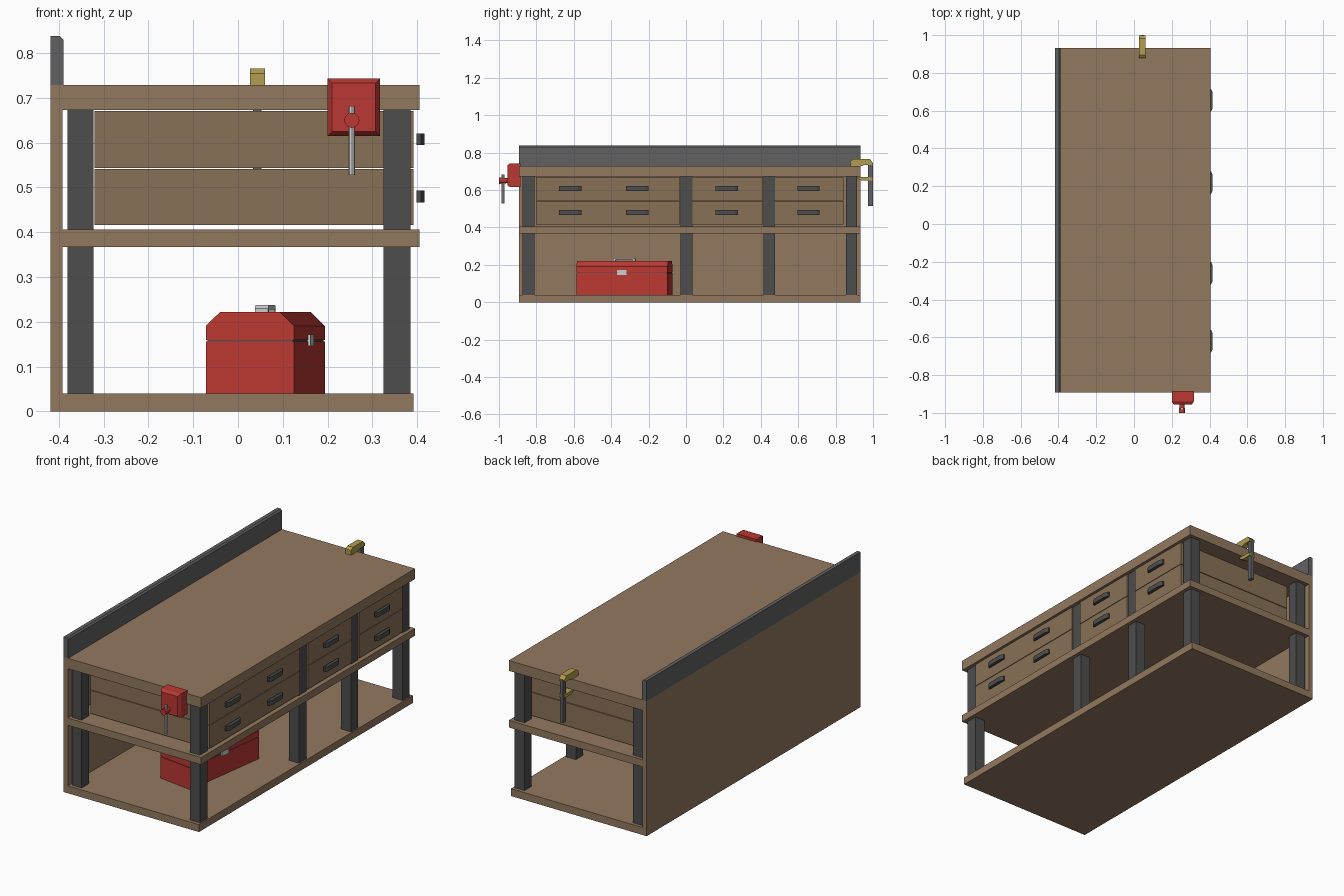
import bpy, bmesh
from math import radians, pi
from mathutils import Matrix, Vector

if "Cube" in bpy.data.objects:
    bpy.data.objects.remove(bpy.data.objects["Cube"])


def material(name, rgb):
    m = bpy.data.materials.new(name)
    m.diffuse_color = (*rgb, 1)
    m.use_nodes = True
    m.node_tree.nodes["Principled BSDF"].inputs["Base Color"].default_value = m.diffuse_color
    return m


WOOD = material("wood", (0.29, 0.19, 0.115))
DRAWER = material("drawer_wood", (0.25, 0.165, 0.095))
IRON = material("dark_iron", (0.075, 0.075, 0.075))
STEEL = material("dark_steel", (0.12, 0.12, 0.12))
RED = material("red_paint", (0.5, 0.04, 0.033))
GOLD = material("brass", (0.45, 0.34, 0.08))


def finish(name, bm, mat=None, matrix=None):
    bmesh.ops.recalc_face_normals(bm, faces=bm.faces)
    me = bpy.data.meshes.new(name)
    bm.to_mesh(me)
    bm.free()
    ob = bpy.data.objects.new(name, me)
    bpy.context.collection.objects.link(ob)
    if mat:
        me.materials.append(mat)
    if matrix:
        ob.matrix_world = matrix
    return ob


def box(name, x, y, z, mat=None, matrix=None):
    bm = bmesh.new()
    bmesh.ops.create_cube(bm, size=1)
    for v in bm.verts:
        v.co = [(a + b) / 2 + c * (b - a) for c, (a, b) in zip(v.co, (x, y, z))]
    return finish(name, bm, mat, matrix)


def extrude(name, profile, axis, lo, hi, mat=None, matrix=None):
    """Extrude a 2D profile along x (profile = y,z), y (x,z) or z (x,y)."""
    bm = bmesh.new()
    verts = []
    for p in profile:
        co = list(p)
        co.insert("xyz".index(axis), lo)
        verts.append(bm.verts.new(co))
    face = bm.faces.new(verts)
    new = bmesh.ops.extrude_face_region(bm, geom=[face])["geom"]
    step = Vector([hi - lo if a == axis else 0 for a in "xyz"])
    bmesh.ops.translate(bm, vec=step, verts=[v for v in new if isinstance(v, bmesh.types.BMVert)])
    return finish(name, bm, mat, matrix)


def cylinder(name, r1, r2, depth, loc, sides, mat=None, along_y=False):
    bm = bmesh.new()
    bmesh.ops.create_cone(bm, cap_ends=True, segments=sides, radius1=r1, radius2=r2, depth=depth)
    m = Matrix.Translation(loc)
    if along_y:
        m = m @ Matrix.Rotation(pi / 2, 4, 'X')
    return finish(name, bm, mat, m)


# Boards
Y = (-0.893, 0.933)
box("bottom_board", (-0.418, 0.392), Y, (0, 0.04), WOOD)
box("middle_shelf", (-0.392, 0.405), Y, (0.367, 0.406), WOOD)
box("bench_top", (-0.392, 0.405), Y, (0.673, 0.729), WOOD)
box("back_panel", (-0.418, -0.392), Y, (0.04, 0.729), WOOD)
extrude("backsplash", [(-0.418, 0.729), (-0.39, 0.729), (-0.39, 0.83), (-0.398, 0.838), (-0.418, 0.838)],
        "y", *Y, STEEL)

# Legs, below and above the shelf
for y in ((-0.874, -0.81), (-0.03, 0.035), (0.414, 0.476), (0.856, 0.914)):
    for side, x in (("front", (0.325, 0.385)), ("back", (-0.381, -0.322))):
        box(side + "_lower_leg", x, y, (0.04, 0.367), IRON)
        box(side + "_upper_leg", x, y, (0.406, 0.673), IRON)

# Drawers and their tapered pull handles
columns = (((-0.803, -0.031), (-0.62, -0.26)), ((0.036, 0.413), (0.219,)), ((0.477, 0.842), (0.655,)))
for y, pulls in columns:
    for z in ((0.416, 0.541), (0.544, 0.671)):
        box("drawer", (-0.32, 0.392), y, z, DRAWER)
        zc = z[0] + 0.064
        for p in pulls:
            extrude("drawer_handle",
                    [(0.399, p - 0.06), (0.408, p - 0.06), (0.416, p - 0.042),
                     (0.416, p + 0.042), (0.408, p + 0.06), (0.399, p + 0.06)],
                    "z", zc - 0.013, zc + 0.013, IRON)

# Vise: plate with bevelled front, screw head and tommy bar
box("vise_body", (0.2, 0.317), (-0.94, -0.885), (0.615, 0.743), RED)
bm = bmesh.new()
bmesh.ops.create_cube(bm, size=1)
for v in bm.verts:
    inset = 0.01 if v.co.y < 0 else 0
    v.co = (0.2585 + v.co.x * (0.117 - 2 * inset),
            -0.955 if v.co.y < 0 else -0.94,
            0.679 + v.co.z * (0.128 - 2 * inset))
finish("vise_face", bm, RED)
cylinder("vise_screw", 0.013, 0.017, 0.046, (0.254, -0.977, 0.65), 12, RED, True)
cylinder("vise_handle", 0.008, 0.008, 0.154, (0.254, -0.978, 0.605), 10)

# Clamp at the far end
extrude("clamp_upper_jaw",
        [(0.88, 0.729), (0.94, 0.729), (0.955, 0.735), (0.998, 0.735), (0.998, 0.748),
         (0.982, 0.766), (0.895, 0.766), (0.88, 0.755)], "x", 0.027, 0.06, GOLD)
extrude("clamp_lower_jaw",
        [(0.917, 0.67), (0.917, 0.662), (0.94, 0.65), (0.998, 0.65), (0.998, 0.668)],
        "x", 0.027, 0.06, GOLD)
box("clamp_bar", (0.034, 0.053), (0.974, 1.0), (0.515, 0.745), STEEL)

# Toolbox, slightly turned on the bottom board
T = Matrix.Translation((0.061, -0.329, 0)) @ Matrix.Rotation(radians(-8), 4, 'Z')
W, L = 0.0995, 0.246
box("toolbox_body", (-W, W), (-L, L), (0.04, 0.156), RED, T)
box("toolbox_seam", (-W + 0.003, W - 0.003), (-L + 0.003, L - 0.003), (0.156, 0.16), IRON, T)
extrude("toolbox_lid", [(-W, 0.16), (W, 0.16), (W, 0.191), (W - 0.032, 0.222), (-W + 0.032, 0.222), (-W, 0.191)],
        "y", -L, L, RED, T)
extrude("toolbox_handle",
        [(-0.06, 0.222), (-0.06, 0.23), (-0.05, 0.238), (0.05, 0.238), (0.06, 0.23), (0.06, 0.222),
         (0.048, 0.222), (0.045, 0.228), (-0.045, 0.228), (-0.048, 0.222)],
        "x", -0.015, 0.015, None, T)
box("toolbox_latch", (W - 0.002, W + 0.006), (-0.026, 0.026), (0.146, 0.172), None, T)
